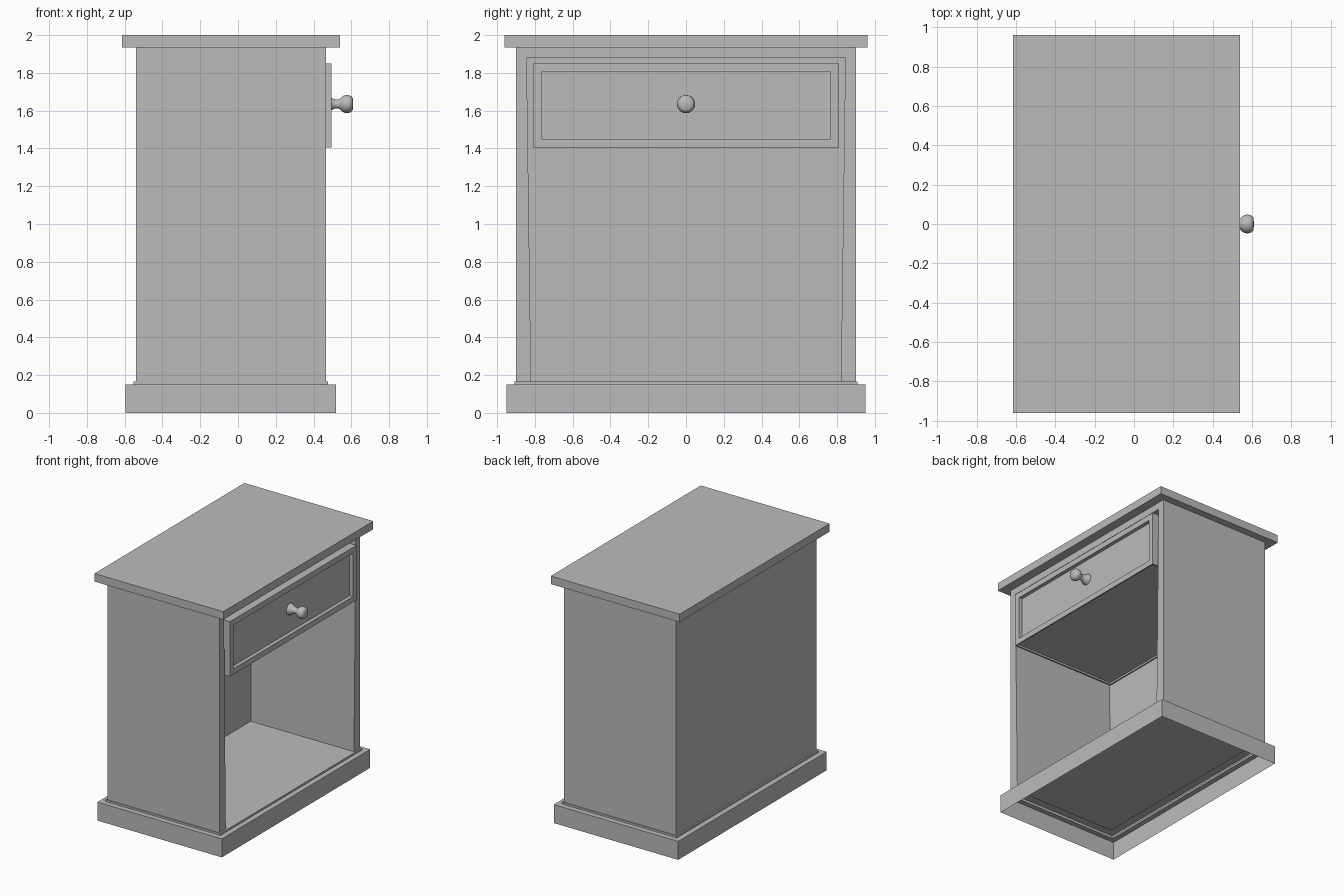
import bpy
import bmesh
from math import radians
from mathutils import Vector, Matrix

if "Cube" in bpy.data.objects:
    bpy.data.objects.remove(bpy.data.objects["Cube"], do_unlink=True)

paint = bpy.data.materials.new("grey paint")
paint.use_nodes = True
grey = (0.5, 0.5, 0.5, 1)
paint.diffuse_color = grey
paint.node_tree.nodes["Principled BSDF"].inputs["Base Color"].default_value = grey


def box(x, y, z):
    """Box bmesh from an x range, a half width and a z range."""
    bm = bmesh.new()
    size = Vector((x[1] - x[0], 2 * y, z[1] - z[0]))
    centre = Vector((sum(x) / 2, 0, sum(z) / 2))
    bmesh.ops.create_cube(bm, size=1, matrix=Matrix.LocRotScale(centre, None, size))
    bm.normal_update()
    return bm


def side(bm, direction):
    return max(bm.faces, key=lambda f: f.calc_center_median().dot(direction))


def recess(bm, direction, rim, depth):
    """Leave a rim around one side and push the middle inward."""
    face = side(bm, direction)
    bmesh.ops.inset_region(bm, faces=[face], thickness=rim)
    pushed = bmesh.ops.extrude_discrete_faces(bm, faces=[face])["faces"]
    bmesh.ops.translate(bm, verts=list(pushed[0].verts), vec=-direction * depth)
    bm.normal_update()


def finish(bm, name):
    mesh = bpy.data.meshes.new(name)
    bm.to_mesh(mesh)
    bm.free()
    mesh.materials.append(paint)
    obj = bpy.data.objects.new(name, mesh)
    bpy.context.collection.objects.link(obj)
    return obj


FRONT, UP, DOWN = Vector((1, 0, 0)), Vector((0, 0, 1)), Vector((0, 0, -1))

# Table top
finish(box((-0.615, 0.54), 0.96, (1.935, 2)), "table_top")

# Cabinet with an open front
bm = box((-0.54, 0.465), 0.9, (0.15, 1.935))
bmesh.ops.delete(bm, geom=[side(bm, DOWN)], context="FACES")
recess(bm, FRONT, 0.08, 0.925)
finish(bm, "cabinet")

# Plinth, hollow underneath, closed by a raised floor panel
bm = box((-0.595, 0.52), 0.95, (0, 0.15))
recess(bm, UP, 0.06, -0.015)
bmesh.ops.delete(bm, geom=[side(bm, DOWN)], context="FACES")
finish(bm, "plinth")

# Drawer with a framed front panel
bm = box((-0.445, 0.495), 0.81, (1.405, 1.85))
recess(bm, FRONT, 0.065, 0.03)
recess(bm, DOWN, 0.015, 0.015)
finish(bm, "drawer")

# Turned knob, spun around its axis
profile = [(0.465, 0.045), (0.48, 0.042), (0.495, 0.032), (0.515, 0.023), (0.535, 0.024),
           (0.547, 0.035), (0.56, 0.045), (0.575, 0.048), (0.59, 0.046), (0.602, 0.039),
           (0.608, 0.03), (0.61, 0)]
axis_z = 1.635
bm = bmesh.new()
verts = [bm.verts.new((x, 0, axis_z + r)) for x, r in profile]
edges = [bm.edges.new(pair) for pair in zip(verts, verts[1:])]
bmesh.ops.spin(bm, geom=verts + edges, cent=(0, 0, axis_z), axis=FRONT,
               angle=radians(360), steps=32)
bmesh.ops.remove_doubles(bm, verts=bm.verts, dist=0.0005)
bmesh.ops.recalc_face_normals(bm, faces=bm.faces)
knob = finish(bm, "knob")
bpy.ops.object.select_all(action="DESELECT")
knob.select_set(True)
bpy.context.view_layer.objects.active = knob
bpy.ops.object.shade_smooth_by_angle(angle=radians(40))
